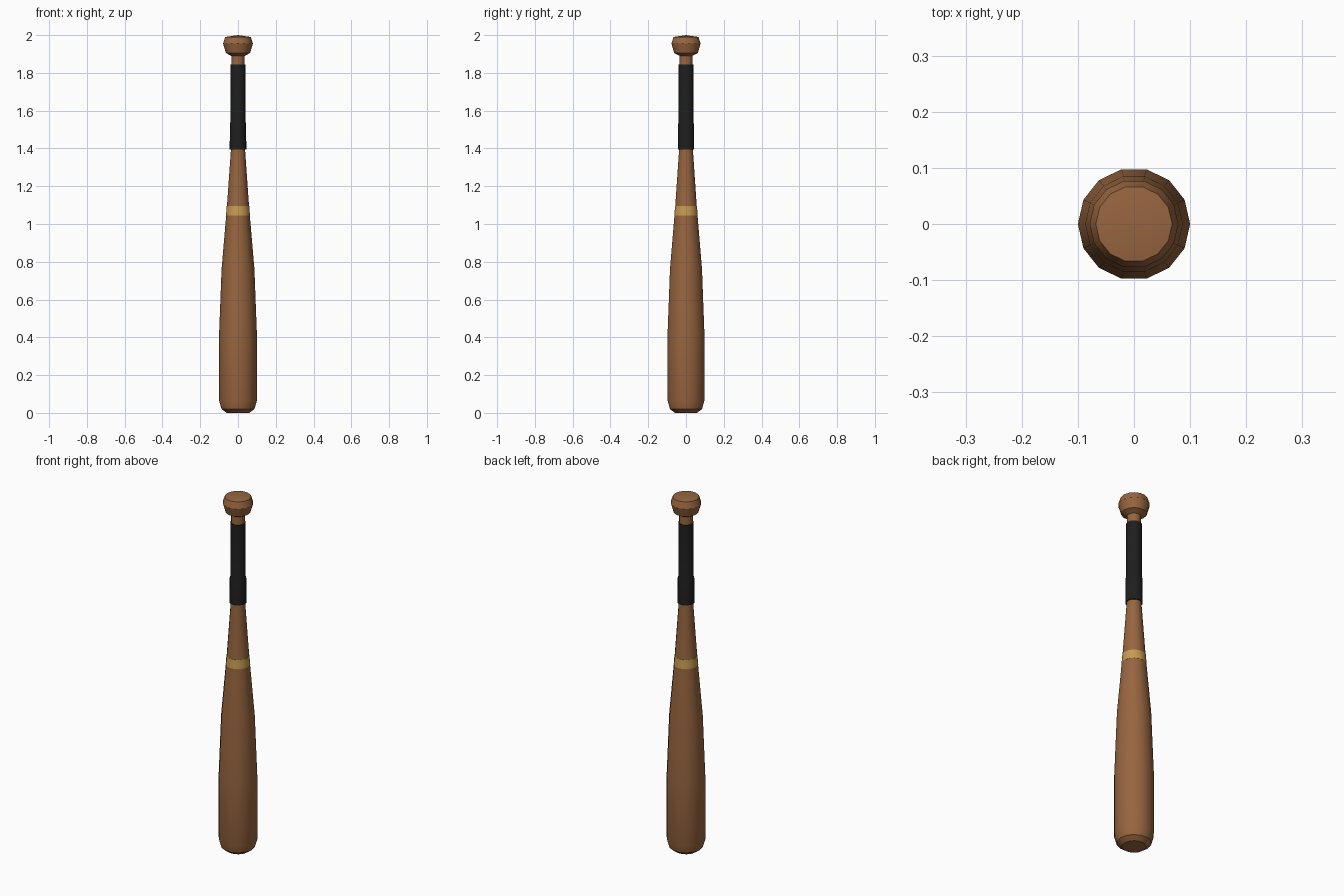
import bpy, bmesh, math

if "Cube" in bpy.data.objects:
    bpy.data.objects.remove(bpy.data.objects["Cube"], do_unlink=True)

SIDES = 14


def material(name, color):
    m = bpy.data.materials.new(name)
    m.use_nodes = True
    m.diffuse_color = color
    m.node_tree.nodes["Principled BSDF"].inputs["Base Color"].default_value = color
    return m


def lathe(name, profile, mat):
    """Turn a (radius, height) profile round z; radius 0 makes a pole."""
    bm = bmesh.new()
    rings = []
    for r, z in profile:
        n = SIDES if r > 0 else 1
        rings.append([bm.verts.new((r * math.cos(math.tau * i / SIDES),
                                    r * math.sin(math.tau * i / SIDES), z))
                      for i in range(n)])
    for a, b in zip(rings, rings[1:]):
        for i in range(SIDES):
            j = (i + 1) % SIDES
            corners = [a[i % len(a)], a[j % len(a)], b[j % len(b)], b[i % len(b)]]
            bm.faces.new(list(dict.fromkeys(corners)))
    bmesh.ops.recalc_face_normals(bm, faces=bm.faces)
    mesh = bpy.data.meshes.new(name)
    bm.to_mesh(mesh)
    bm.free()
    mesh.materials.append(mat)
    ob = bpy.data.objects.new(name, mesh)
    bpy.context.collection.objects.link(ob)
    bpy.ops.object.select_all(action="DESELECT")
    bpy.context.view_layer.objects.active = ob
    ob.select_set(True)
    bpy.ops.object.shade_smooth_by_angle(angle=math.radians(30))
    return ob


wood = material("wood", (0.31, 0.13, 0.05, 1))
black = material("black_grip", (0.013, 0.013, 0.013, 1))
gold = material("gold_band", (0.56, 0.33, 0.08, 1))

# Barrel, taper and handle core
lathe("bat_body", [(0, 0), (0.06, 0), (0.087, 0.02), (0.1, 0.065), (0.1, 0.42),
                   (0.087, 0.76), (0.058, 1.1), (0.037, 1.4), (0.035, 1.9)], wood)

# Rounded knob at the handle end
lathe("knob", [(0.035, 1.89), (0.064, 1.905), (0.079, 1.955),
               (0.068, 1.99), (0, 2.0)], wood)

# Wrapped grip, thicker at its lower end
lathe("grip", [(0.036, 1.395), (0.044, 1.395), (0.043, 1.53), (0.04, 1.54),
               (0.04, 1.845), (0.034, 1.845)], black)

# Painted ring round the taper
lathe("band", [(0.061, 1.045), (0.0635, 1.045), (0.0595, 1.095), (0.057, 1.095)], gold)
